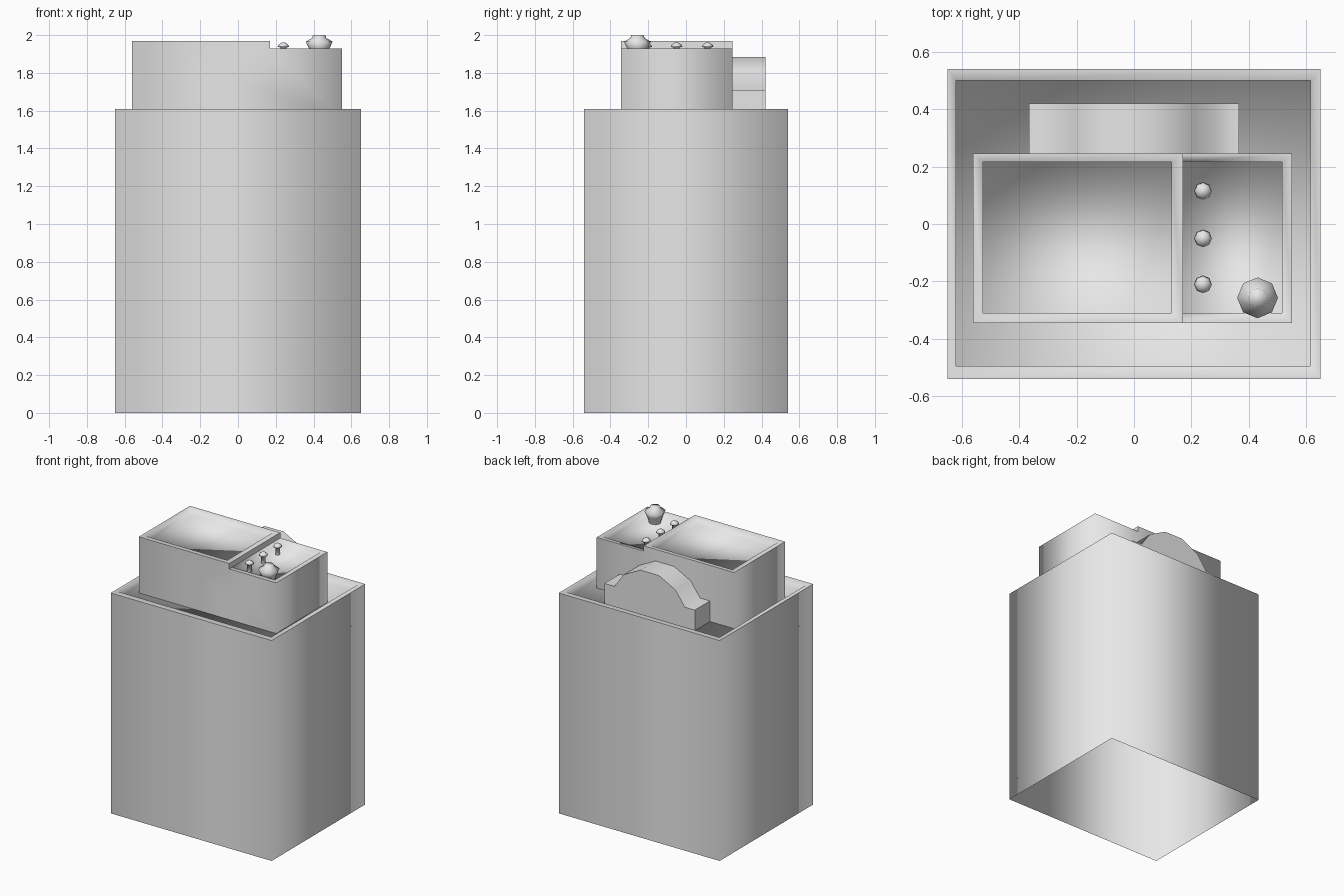
import bpy, bmesh, math

old = bpy.data.objects.get("Cube")
if old:
    bpy.data.objects.remove(old, do_unlink=True)

grey = bpy.data.materials.new("light_grey")
grey.use_nodes = True
grey.diffuse_color = (0.8, 0.8, 0.8, 1)
grey.node_tree.nodes["Principled BSDF"].inputs["Base Color"].default_value = (0.8, 0.8, 0.8, 1)


def finish(bm, name, angle=math.pi):
    mesh = bpy.data.meshes.new(name)
    bm.to_mesh(mesh)
    bm.free()
    mesh.materials.append(grey)
    obj = bpy.data.objects.new(name, mesh)
    bpy.context.collection.objects.link(obj)
    bpy.ops.object.select_all(action="DESELECT")
    obj.select_set(True)
    bpy.context.view_layer.objects.active = obj
    if angle < math.pi:
        bpy.ops.object.shade_smooth_by_angle(angle=angle)
    else:
        bpy.ops.object.shade_smooth()
    return obj


def ring(bm, rect, z):
    x0, x1, y0, y1 = rect
    return [bm.verts.new((x, y, z)) for x, y in ((x0, y0), (x1, y0), (x1, y1), (x0, y1))]


def bridge(bm, a, b):
    n = len(a)
    for i in range(n):
        j = (i + 1) % n
        face = bm.faces.new((a[i], a[j], b[j], b[i]))
        face.normal_update()
        if face.calc_area() < 1e-6:
            bm.faces.remove(face)


def well(bm, outer, inner, top, depth=0.05):
    """Rim, inner walls and sunken floor of a flat roof."""
    rim, lip, floor = ring(bm, outer, top), ring(bm, inner, top), ring(bm, inner, top - depth)
    bridge(bm, rim, lip)
    bridge(bm, lip, floor)
    bm.faces.new(floor)


def lathe(name, profile, centre, sides=8):
    bm = bmesh.new()
    rings = []
    for r, z in profile:
        rings.append([bm.verts.new((centre[0] + r * math.cos(k * math.tau / sides),
                                    centre[1] + r * math.sin(k * math.tau / sides), z))
                      for k in range(sides)])
    for a, b in zip(rings, rings[1:]):
        bridge(bm, a, b)
    bm.faces.new(rings[-1])
    return finish(bm, name)


ROOF = 1.56

# Main block: open-bottomed walls and a sunken roof behind a parapet
body = (-0.65, 0.65, -0.54, 0.54)
bm = bmesh.new()
bridge(bm, ring(bm, body, 0), ring(bm, body, 1.61))
well(bm, body, (-0.62, 0.615, -0.495, 0.5), 1.61)
finish(bm, "main_block")

# Rooftop house: one stepped wall outline, with two sunken roofs
X0, STEP, X1, Y0, Y1 = -0.56, 0.17, 0.55, -0.345, 0.245
HIGH, LOW = 1.97, 1.93
outline = [(X0, ROOF), (X1, ROOF), (X1, LOW), (STEP, LOW), (STEP, HIGH), (X0, HIGH)]
bm = bmesh.new()
front = [bm.verts.new((x, Y0, z)) for x, z in outline]
back = [bm.verts.new((x, Y1, z)) for x, z in outline]
bm.faces.new(front)
bm.faces.new(back[::-1])
for i, j in ((1, 2), (5, 0)):
    bm.faces.new((front[j], front[i], back[i], back[j]))
bm.faces.new([bm.verts.new((STEP, y, z)) for y, z in ((Y0, LOW), (Y1, LOW), (Y1, HIGH), (Y0, HIGH))])
well(bm, (X0, STEP, Y0, Y1), (-0.525, 0.13, -0.31, 0.215), HIGH)
well(bm, (STEP, X1, Y0, Y1), (STEP, 0.515, -0.31, 0.215), LOW)
bmesh.ops.recalc_face_normals(bm, faces=[f for f in bm.faces if f.verts[0] in front + back])
finish(bm, "rooftop_house")

# Arched unit behind the rooftop house
half = [(0.365, ROOF), (0.365, 1.71), (0.285, 1.71), (0.21, 1.815), (0.075, 1.885)]
arch = half + [(-x, z) for x, z in reversed(half)]
bm = bmesh.new()
near = [bm.verts.new((x, Y1, z)) for x, z in arch]
far = [bm.verts.new((x, 0.42, z)) for x, z in arch]
bridge(bm, near, far)
bm.faces.new(near)
bm.faces.new(far[::-1])
bmesh.ops.recalc_face_normals(bm, faces=bm.faces)
finish(bm, "arched_unit", math.radians(60))

# Roof vents on the lower roof
for n, y in enumerate((-0.21, -0.05, 0.115), 1):
    lathe(f"small_vent_{n}", [(0.016, 1.88), (0.016, 1.935), (0.031, 1.937), (0.025, 1.95), (0.01, 1.96)], (0.24, y))
lathe("large_vent", [(0.04, 1.88), (0.055, 1.93), (0.071, 1.965), (0.037, 1.985), (0.033, 2.0)], (0.43, -0.257))
